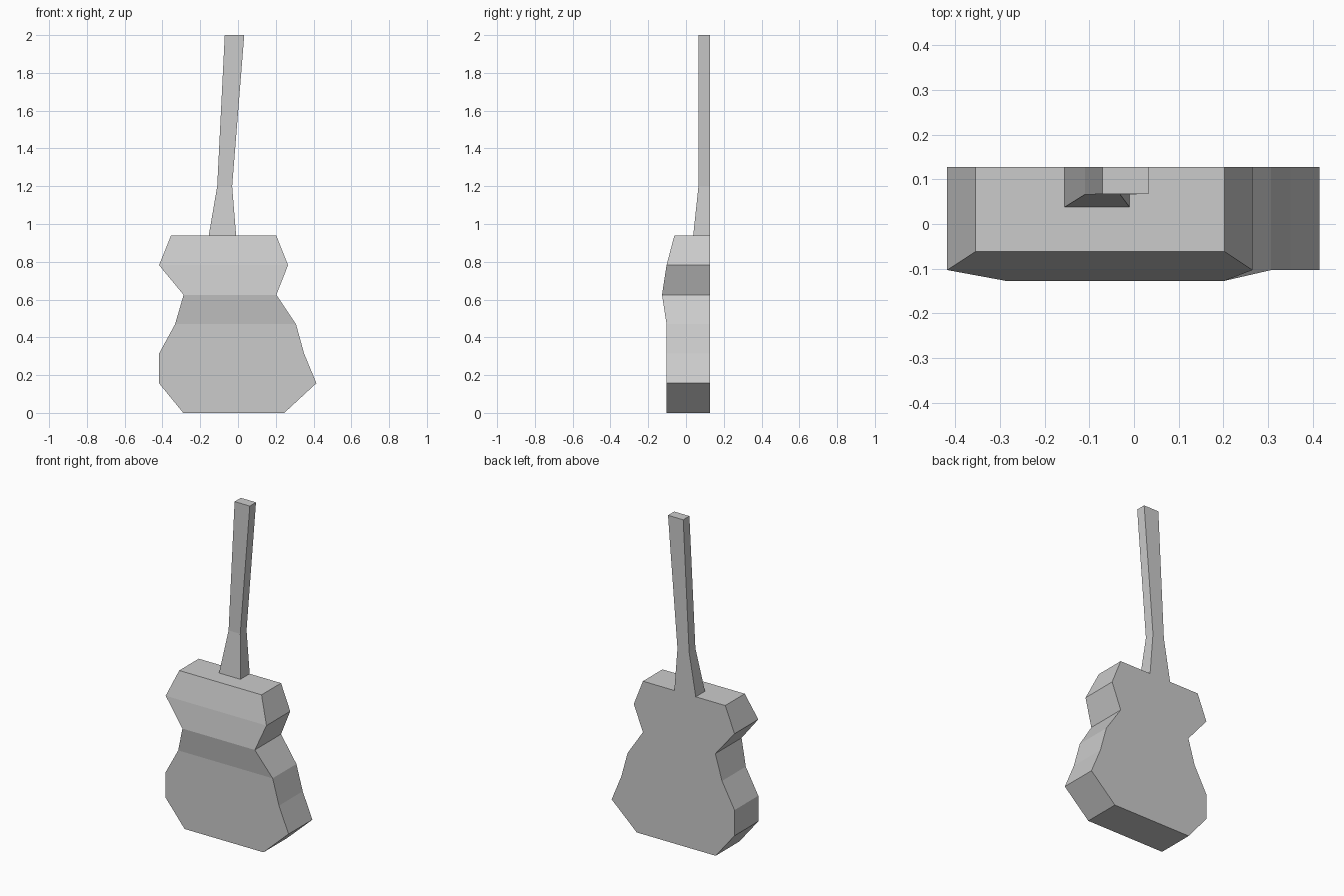
import bpy, bmesh

if "Cube" in bpy.data.objects:
    bpy.data.objects.remove(bpy.data.objects["Cube"])

BACK = 0.127  # flat back plane shared by all parts


def loft(name, sections, cap_bottom=True):
    """Skin a stack of rectangles given as (z, left x, right x, front y)."""
    bm = bmesh.new()
    rings = [[bm.verts.new(p) for p in ((l, f, z), (r, f, z), (r, BACK, z), (l, BACK, z))]
             for z, l, r, f in sections]
    for a, b in zip(rings, rings[1:]):
        for i in range(4):
            j = (i + 1) % 4
            bm.faces.new((a[i], a[j], b[j], b[i]))
    if cap_bottom:
        bm.faces.new(rings[0][::-1])
    bm.faces.new(rings[-1])
    bmesh.ops.recalc_face_normals(bm, faces=bm.faces)
    mesh = bpy.data.meshes.new(name)
    bm.to_mesh(mesh)
    bm.free()
    obj = bpy.data.objects.new(name, mesh)
    bpy.context.collection.objects.link(obj)
    return obj


# Waisted, slightly lopsided body
loft("guitar_body", [
    (0.0, -0.29, 0.245, -0.103),
    (0.157, -0.418, 0.415, -0.103),
    (0.314, -0.418, 0.35, -0.103),
    (0.47, -0.333, 0.307, -0.103),
    (0.625, -0.288, 0.203, -0.127),
    (0.782, -0.418, 0.265, -0.103),
    (0.938, -0.355, 0.203, -0.062),
])

# Neck with flared heel, open where it meets the body
loft("guitar_neck", [
    (0.938, -0.155, -0.01, 0.038),
    (1.2, -0.11, -0.031, 0.066),
    (2.0, -0.07, 0.033, 0.067),
], cap_bottom=False)
